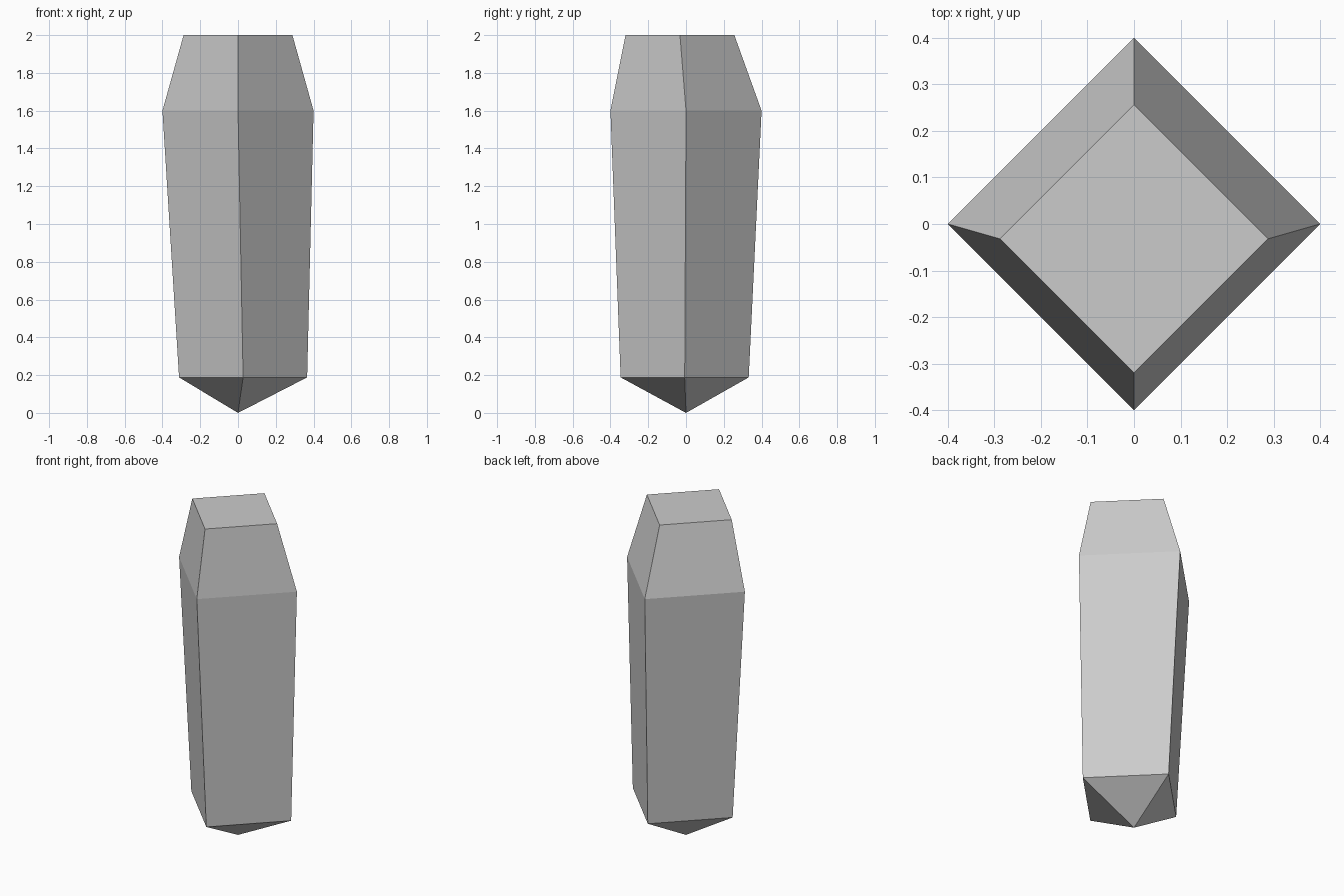
import bpy, bmesh
from math import cos, sin, pi

if "Cube" in bpy.data.objects:
    bpy.data.objects.remove(bpy.data.objects["Cube"])

SIDES = 4
# Cross-sections from bottom to top: centre x, centre y, radius, z
SECTIONS = [(0.027, -0.007, 0.339, 0.188),
            (0.0, 0.0, 0.40, 1.60),
            (0.0, -0.032, 0.288, 2.0)]

bm = bmesh.new()


def ring(cx, cy, r, z):
    return [bm.verts.new((cx + r * cos(2 * pi * i / SIDES),
                          cy + r * sin(2 * pi * i / SIDES), z))
            for i in range(SIDES)]


rings = [ring(*s) for s in SECTIONS]
tip = bm.verts.new((0, 0, 0))

# Pointed base, tapered sides and flat top
for i in range(SIDES):
    j = (i + 1) % SIDES
    bm.faces.new((tip, rings[0][j], rings[0][i]))
    for low, high in zip(rings, rings[1:]):
        bm.faces.new((low[i], low[j], high[j], high[i]))
bm.faces.new(rings[-1])
bmesh.ops.recalc_face_normals(bm, faces=bm.faces)

mesh = bpy.data.meshes.new("crystal_shard")
bm.to_mesh(mesh)
bm.free()
bpy.context.collection.objects.link(bpy.data.objects.new("crystal_shard", mesh))
